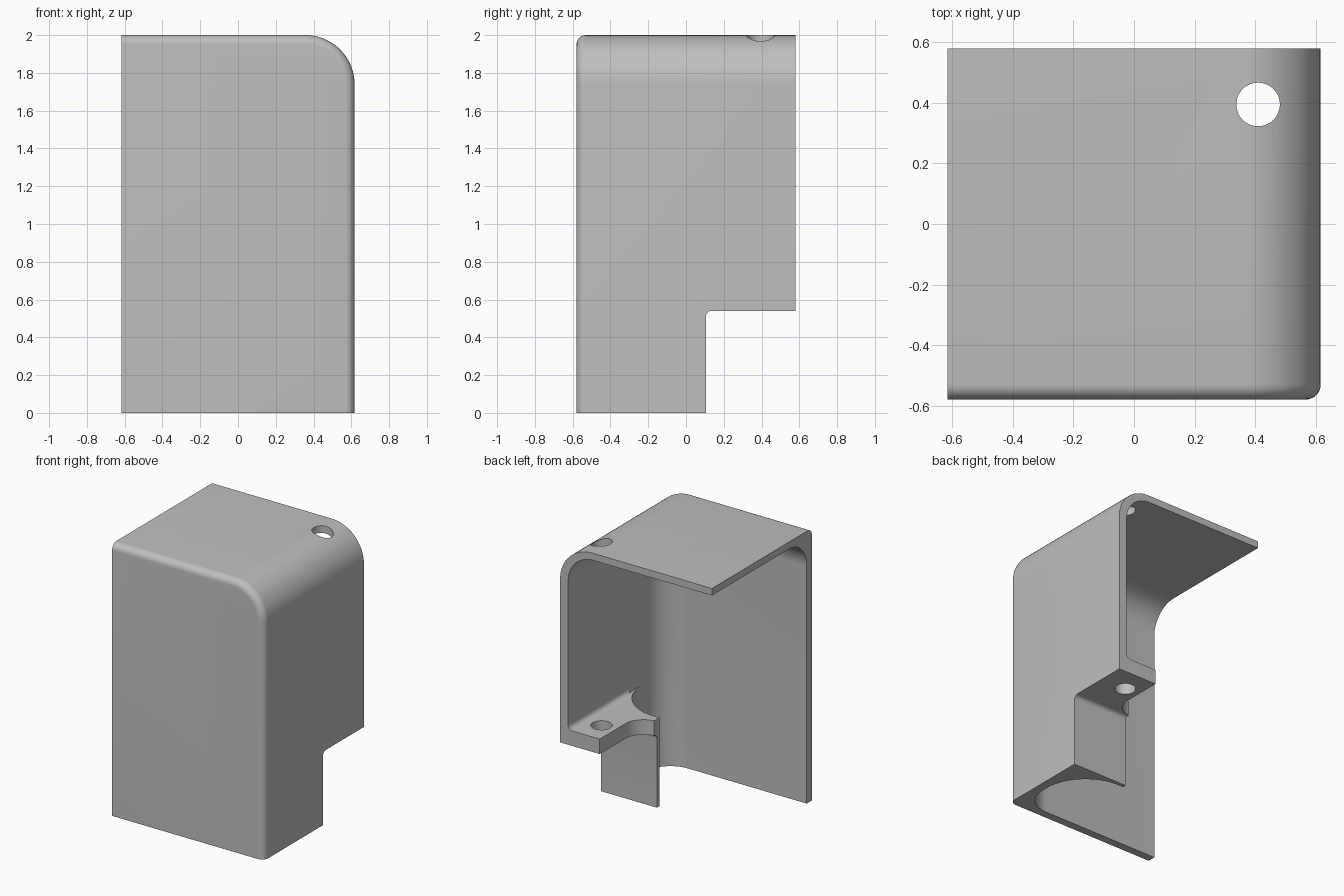
import bpy, bmesh
from math import radians, cos, sin

old = bpy.data.objects.get("Cube")
if old:
    bpy.data.objects.remove(old, do_unlink=True)


def finish(bm, name):
    bmesh.ops.recalc_face_normals(bm, faces=bm.faces[:])
    mesh = bpy.data.meshes.new(name)
    bm.to_mesh(mesh)
    bm.free()
    obj = bpy.data.objects.new(name, mesh)
    bpy.context.collection.objects.link(obj)
    return obj


def box(name, lo, hi, rounds=()):
    """Box between two corners; rounds holds (edge rule, radius, segments)."""
    bm = bmesh.new()
    bmesh.ops.create_cube(bm, size=1)
    for v in bm.verts:
        v.co = [hi[i] if v.co[i] > 0 else lo[i] for i in range(3)]
    for rule, radius, segments in rounds:
        edges = [e for e in bm.edges if rule(e)]
        bmesh.ops.bevel(bm, geom=edges, offset=radius, offset_type='OFFSET',
                        segments=segments, profile=0.5, affect='EDGES')
    return finish(bm, name)


def prism(name, points, vector):
    bm = bmesh.new()
    face = bm.faces.new([bm.verts.new(p) for p in points])
    new = bmesh.ops.extrude_face_region(bm, geom=[face])["geom"]
    bmesh.ops.translate(bm, vec=vector,
                        verts=[g for g in new if isinstance(g, bmesh.types.BMVert)])
    return finish(bm, name)


def arc(cx, cy, r, start, end, steps):
    angles = [radians(start + (end - start) * i / steps) for i in range(steps + 1)]
    return [(cx + r * cos(a), cy + r * sin(a)) for a in angles]


def cut(target, cutter):
    mod = target.modifiers.new("cut", 'BOOLEAN')
    mod.operation, mod.solver, mod.object = 'DIFFERENCE', 'EXACT', cutter
    cutter.hide_render = True
    bpy.context.view_layer.objects.active = target
    bpy.ops.object.modifier_apply(modifier=mod.name)
    bpy.data.objects.remove(cutter, do_unlink=True)


def on(edge, axis, value):
    return all(abs(v.co[axis] - value) < 1e-4 for v in edge.verts)


X, Y, TOP = 0.617, 0.58, 2.0
IN_X, IN_Y, IN_Z = 0.552, -0.52, 1.948
SHELF_LOW, SHELF_TOP, LEG_Y = 0.54, 0.65, 0.105

# Outer cover: broad round over one side, small round along the front rim
cover = box("cover", (-X, -Y, 0), (X, Y, TOP), [
    (lambda e: on(e, 0, X) and on(e, 2, TOP), 0.26, 20),
    (lambda e: on(e, 1, -Y) and not on(e, 2, 0) and not on(e, 0, -X), 0.05, 8)])

# Hollow with generously rounded inside corners
hollow = box("hollow", (-1, IN_Y, -1), (IN_X, 1, IN_Z), [
    (lambda e: on(e, 0, IN_X) + on(e, 1, IN_Y) + on(e, 2, IN_Z) == 2, 0.205, 16)])

# Bracket left standing inside the hollow: scooped leg and mounting shelf
outline = (arc(0.205, -0.27, 0.347, 4, 97, 24) + arc(0.145, 0.285, 0.15, -83, 0, 12)
           + [(0.295, 1.2), (0.8, 1.2), (0.8, -0.246)])
cut(hollow, prism("bracket", [(x, y, -1.2) for x, y in outline],
                  (0, 0, SHELF_TOP + 1.2)))

# Small fillet where the shelf meets the side wall
r = 0.035
corner = arc(IN_X - r, SHELF_TOP + r, r, -90, 0, 6)
corner += [(0.7, SHELF_TOP + r), (0.7, SHELF_TOP - 0.02), (IN_X - r, SHELF_TOP - 0.02)]
cut(hollow, prism("shelf_fillet", [(x, -0.12, z) for x, z in corner], (0, 1.4, 0)))
cut(cover, hollow)

# Notch under the shelf, behind the leg
cut(cover, box("notch", (-0.3, LEG_Y, -1), (1, 1, SHELF_LOW), [
    (lambda e: on(e, 1, LEG_Y) and on(e, 2, SHELF_LOW), 0.03, 6)]))

# Screw hole through the top and the shelf
hole = arc(0.41, 0.395, 0.072, 0, 352.5, 47)
cut(cover, prism("screw_hole", [(x, y, 0.3) for x, y in hole], (0, 0, 2)))

# Single grey finish
grey = bpy.data.materials.new("plain_grey")
grey.use_nodes = True
colour = (0.52, 0.52, 0.52, 1)
grey.diffuse_color = colour
grey.node_tree.nodes["Principled BSDF"].inputs["Base Color"].default_value = colour
cover.data.materials.clear()
cover.data.materials.append(grey)
for poly in cover.data.polygons:
    poly.material_index = 0

bpy.ops.object.select_all(action='DESELECT')
cover.select_set(True)
bpy.context.view_layer.objects.active = cover
bpy.ops.object.shade_smooth_by_angle(angle=radians(30))
